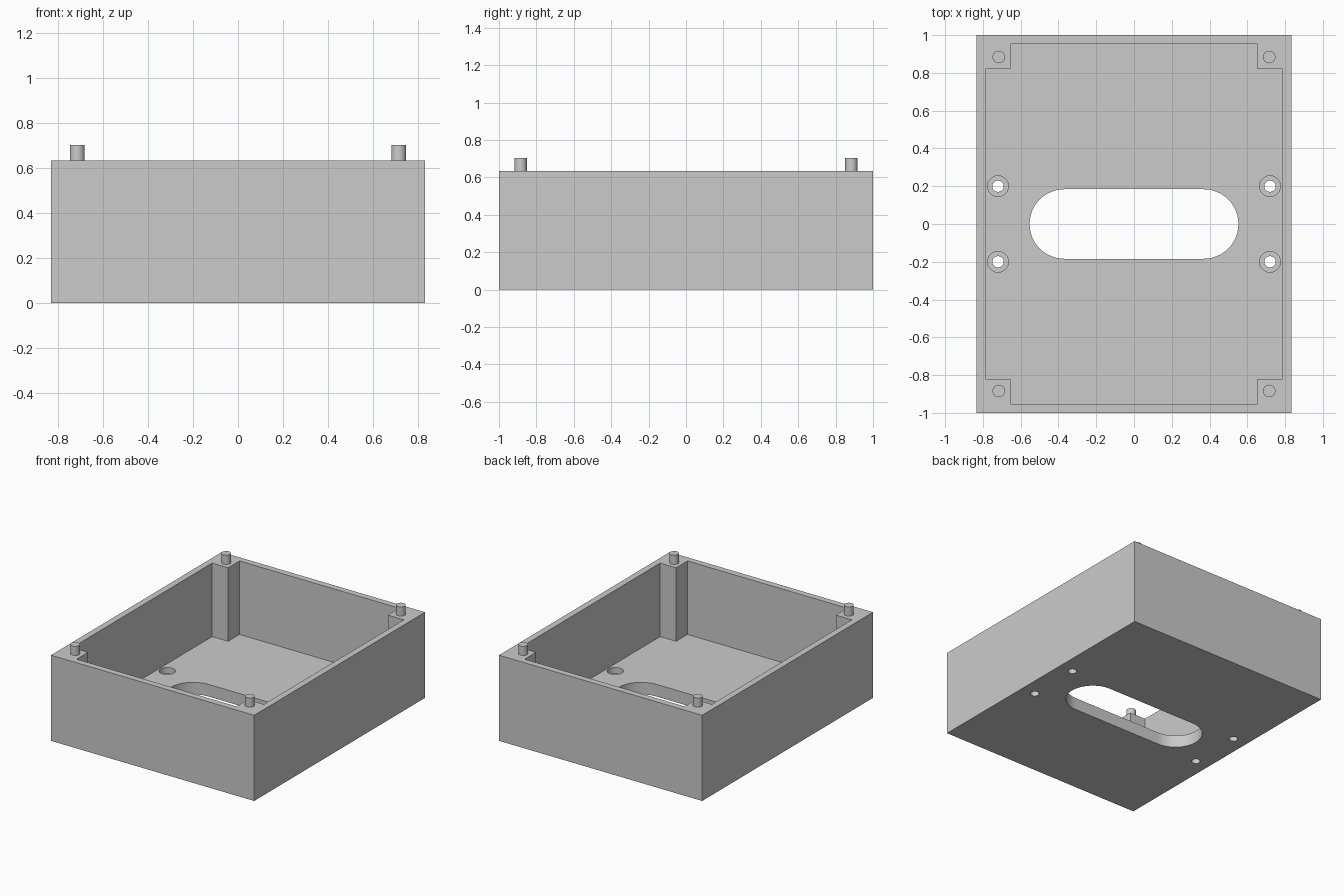
import bpy, bmesh
from math import cos, sin, pi, radians

W, D, H = 0.833, 1.0, 0.635        # half width, half depth, rim height
WALL, FLOOR = 0.047, 0.09
POST_X, POST_Y = 0.655, 0.82       # inner faces of the corner posts

if "Cube" in bpy.data.objects:
    bpy.data.objects.remove(bpy.data.objects["Cube"], do_unlink=True)

grey = bpy.data.materials.new("light grey")
grey.use_nodes = True
grey.diffuse_color = (0.6, 0.6, 0.6, 1)
grey.node_tree.nodes["Principled BSDF"].inputs["Base Color"].default_value = (0.6, 0.6, 0.6, 1)


def prism(name, outline, z0, z1):
    """Extrude a counter-clockwise outline from z0 to z1."""
    bm = bmesh.new()
    base = bm.faces.new([bm.verts.new((x, y, z0)) for x, y in outline])
    top = bmesh.ops.extrude_face_region(bm, geom=[base])["geom"]
    verts = [v for v in top if isinstance(v, bmesh.types.BMVert)]
    bmesh.ops.translate(bm, verts=verts, vec=(0, 0, z1 - z0))
    bmesh.ops.recalc_face_normals(bm, faces=bm.faces)
    mesh = bpy.data.meshes.new(name)
    bm.to_mesh(mesh)
    bm.free()
    mesh.materials.append(grey)
    obj = bpy.data.objects.new(name, mesh)
    bpy.context.collection.objects.link(obj)
    return obj


def circle(cx, cy, r, n=40):
    return [(cx + r * cos(2 * pi * i / n), cy + r * sin(2 * pi * i / n)) for i in range(n)]


def stadium(half_length, r, n=24):
    c = half_length - r
    right = [(c + r * cos(a), r * sin(a)) for a in (pi * i / n - pi / 2 for i in range(n + 1))]
    return right + [(-x, -y) for x, y in right]


def activate(obj):
    bpy.ops.object.select_all(action="DESELECT")
    obj.select_set(True)
    bpy.context.view_layer.objects.active = obj


def cut(obj, cutter):
    cutter.hide_render = True
    mod = obj.modifiers.new("cut", "BOOLEAN")
    mod.operation, mod.solver, mod.object = "DIFFERENCE", "EXACT", cutter
    activate(obj)
    bpy.ops.object.modifier_apply(modifier=mod.name)
    bpy.data.objects.remove(cutter, do_unlink=True)


def smooth(obj):
    activate(obj)
    bpy.ops.object.shade_smooth_by_angle(angle=radians(30))


# Open box: the cavity outline is notched so the corner posts remain
box = prism("box", [(-W, -D), (W, -D), (W, D), (-W, D)], 0, H)
ix, iy = W - WALL, D - WALL
notch = [(ix, POST_Y), (POST_X, POST_Y), (POST_X, iy)]
mirrored = [(-x, y) for x, y in reversed(notch)]
half = notch + mirrored
cut(box, prism("cavity", half + [(-x, -y) for x, y in half], FLOOR, H + 0.1))

# Long rounded opening in the floor
cut(box, prism("slot", stadium(0.553, 0.184), -0.1, FLOOR + 0.1))

# Counterbored screw holes and locating pegs, one of each per quadrant
for sx, side in ((-1, "right"), (1, "left")):
    for sy, end in ((-1, "front"), (1, "back")):
        hx, hy = sx * 0.72, sy * 0.2
        cut(box, prism("counterbore", circle(hx, hy, 0.055), FLOOR / 2, FLOOR + 0.1))
        cut(box, prism("screw_hole", circle(hx, hy, 0.03), -0.1, FLOOR + 0.1))
        peg = prism(f"{end}_{side}_peg", circle(sx * 0.716, sy * 0.884, 0.033), H - 0.03, 0.703)
        smooth(peg)
smooth(box)
